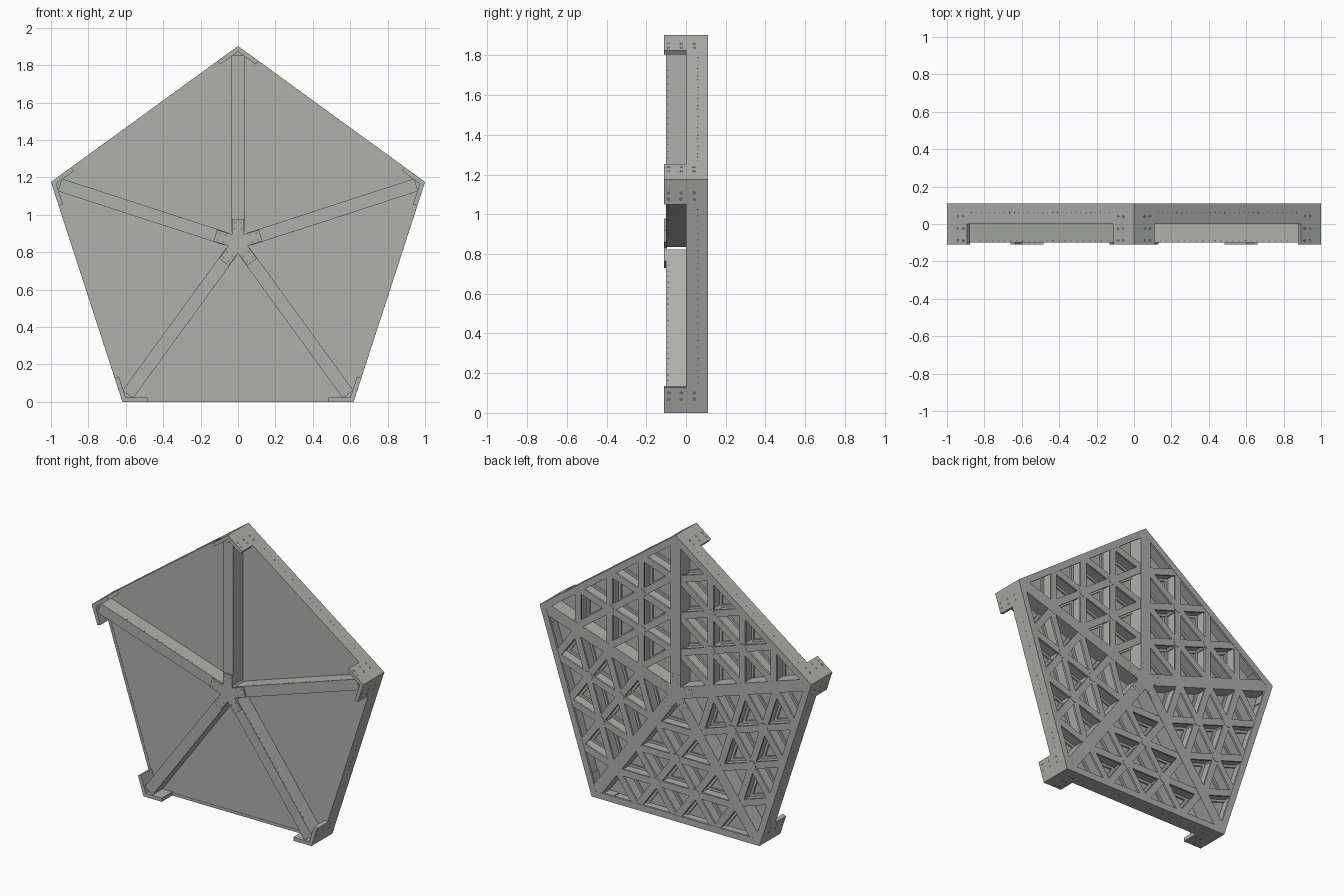
import bpy, bmesh, math
from mathutils import Vector

cube = bpy.data.objects.get("Cube")
if cube:
    bpy.data.objects.remove(cube)

R = 1 / math.sin(math.radians(72))       # pentagon circumradius
MID = R * math.cos(math.radians(36))     # height of the centre
DEPTH = 0.11                             # half depth of the panel


def material(name, colour):
    m = bpy.data.materials.new(name)
    m.use_nodes = True
    m.diffuse_color = colour
    m.node_tree.nodes["Principled BSDF"].inputs["Base Color"].default_value = colour
    return m


steel = material("grey steel", (0.43, 0.44, 0.415, 1))
dark = material("dark bolt grey", (0.2, 0.2, 0.19, 1))


def ray(deg, r=1.0):
    a = math.radians(deg)
    return Vector((math.sin(a), math.cos(a))) * r


def across(d):
    return Vector((d.y, -d.x))


def prism(bm, pts, y0, y1):
    """Extrude a flat outline, drawn in x and z, from y0 to y1."""
    front = [bm.verts.new((p.x, y0, p.y + MID)) for p in pts]
    back = [bm.verts.new((p.x, y1, p.y + MID)) for p in pts]
    bm.faces.new(front)
    bm.faces.new(back[::-1])
    for i in range(len(pts)):
        j = (i + 1) % len(pts)
        bm.faces.new((front[j], front[i], back[i], back[j]))


def bar(bm, p, q, width, y0, y1):
    s = across((q - p).normalized()) * width / 2
    prism(bm, [p + s, q + s, q - s, p - s], y0, y1)


def disc(bm, p, y, normal, r, height=0.002, sides=8):
    """Short bolt head centred on a surface."""
    n = Vector(normal).normalized()
    rot = n.to_track_quat('Z', 'Y').to_matrix().to_4x4()
    rot.translation = Vector((p.x, y, p.y + MID))
    bmesh.ops.create_cone(bm, cap_ends=True, segments=sides, radius1=r,
                          radius2=r, depth=height, matrix=rot)


def finish(bm, name, mat=steel):
    bmesh.ops.recalc_face_normals(bm, faces=bm.faces)
    mesh = bpy.data.meshes.new(name)
    bm.to_mesh(mesh)
    bm.free()
    mesh.materials.append(mat)
    ob = bpy.data.objects.new(name, mesh)
    bpy.context.collection.objects.link(ob)


corners = [ray(72 * k, R) for k in range(5)]
edges = [(corners[k], corners[(k + 1) % 5], ray(72 * k + 36)) for k in range(5)]

# Flat front skin
bm = bmesh.new()
prism(bm, [c * 0.995 for c in corners], 0.002, 0.012)
finish(bm, "front_skin")

# Outer walls with an inward lip at the back
bm = bmesh.new()
for a, b, n in edges:
    for thick, y0, y1 in ((0.018, 0, DEPTH), (0.042, 0.095, DEPTH)):
        k = 1 - thick / MID
        prism(bm, [a, b, b * k, a * k], y0, y1)
finish(bm, "outer_walls")

# Triangular rib lattice behind each of the five sectors
webs, nodes = bmesh.new(), bmesh.new()
N = 4
for a, b, n in edges:
    mid = (a + b) / 3
    tri = [mid + (v - mid) * 0.93 for v in (a, b, Vector((0, 0)))]
    for i in range(3):
        apex, u, v = tri[i], tri[(i + 1) % 3], tri[(i + 2) % 3]
        for k in range(1, N):
            p, q = apex.lerp(u, k / N), apex.lerp(v, k / N)
            bar(webs, p, q, 0.018, 0.01, 0.1)
            bar(webs, p, q, 0.044, 0.095, 0.108)
            bar(webs, p, q, 0.05, 0.01, 0.024)
        # round boss at each inner crossing
        p = (apex * 2 + u + v) / N
        disc(nodes, p, 0.06, (0, 1, 0), 0.033, 0.1, 12)
finish(webs, "lattice_ribs")
finish(nodes, "lattice_bosses")

# Radial beams along the sector seams at the back
bm = bmesh.new()
for k in range(5):
    bar(bm, ray(72 * k, 0.02), ray(72 * k, R - 0.03), 0.075, 0.005, 0.109)
finish(bm, "radial_beams")

# Spokes standing proud of the front skin
bm = bmesh.new()
for k in range(5):
    bar(bm, ray(72 * k, 0.06), ray(72 * k, R - 0.05), 0.07, -0.1, 0.004)
finish(bm, "front_spokes")

# Star-shaped hub plates, front and back
star = []
for k in range(5):
    d = ray(72 * k)
    s = across(d) * 0.032
    star += [d * 0.128 - s, d * 0.128 + s,
             ray(72 * k + 36, 0.032 / math.sin(math.radians(36)))]
for name, y0, y1 in (("front_hub_plate", -DEPTH, -0.096),
                     ("back_hub_plate", 0.1, DEPTH)):
    bm = bmesh.new()
    prism(bm, star, y0, y1)
    finish(bm, name)

# Angled brackets wrapping each corner
bm = bmesh.new()
ARM, THICK = 0.134, 0.024
for k, c in enumerate(corners):
    n1, n2 = ray(72 * k + 36), ray(72 * k - 36)
    d1 = (corners[(k + 1) % 5] - c).normalized()
    d2 = (corners[k - 1] - c).normalized()
    inner = c * (1 - THICK / MID)
    prism(bm, [c, c + d1 * ARM, c + d1 * ARM - n1 * THICK, inner,
               c + d2 * ARM - n2 * THICK, c + d2 * ARM], -DEPTH, DEPTH)
finish(bm, "corner_brackets")

# Bolts on brackets, rivets on walls and spokes, bolts on the hub
bolts, rivets, hub = bmesh.new(), bmesh.new(), bmesh.new()
for k, (a, b, n) in enumerate(edges):
    d = (b - a).normalized()
    out = (n.x, 0, n.y)
    for start, way in ((a, d), (b, -d)):
        for along in (0.072, 0.106):
            for y in (-0.088, -0.024, 0.042):
                disc(bolts, start + way * along, y, out, 0.009, 0.001)
    length = (b - a).length
    for i in range(30):
        disc(rivets, a + d * (0.16 + (length - 0.32) * i / 29), 0.06, out, 0.004, 0.001, 6)
    r = ray(72 * k)
    s = across(r)
    for side in (-1, 1):
        for i in range(22):
            disc(rivets, r * (0.16 + 0.034 * i) + s * side * 0.035, -0.09,
                 (s.x * side, 0, s.y * side), 0.004, 0.001, 6)
        for dist in (0.075, 0.108):
            for y in (-DEPTH, DEPTH):
                disc(hub, r * dist + s * side * 0.018, y, (0, 1, 0), 0.005, 0.001)
finish(bolts, "bracket_bolts", dark)
finish(rivets, "rivets", dark)
finish(hub, "hub_bolts", dark)
